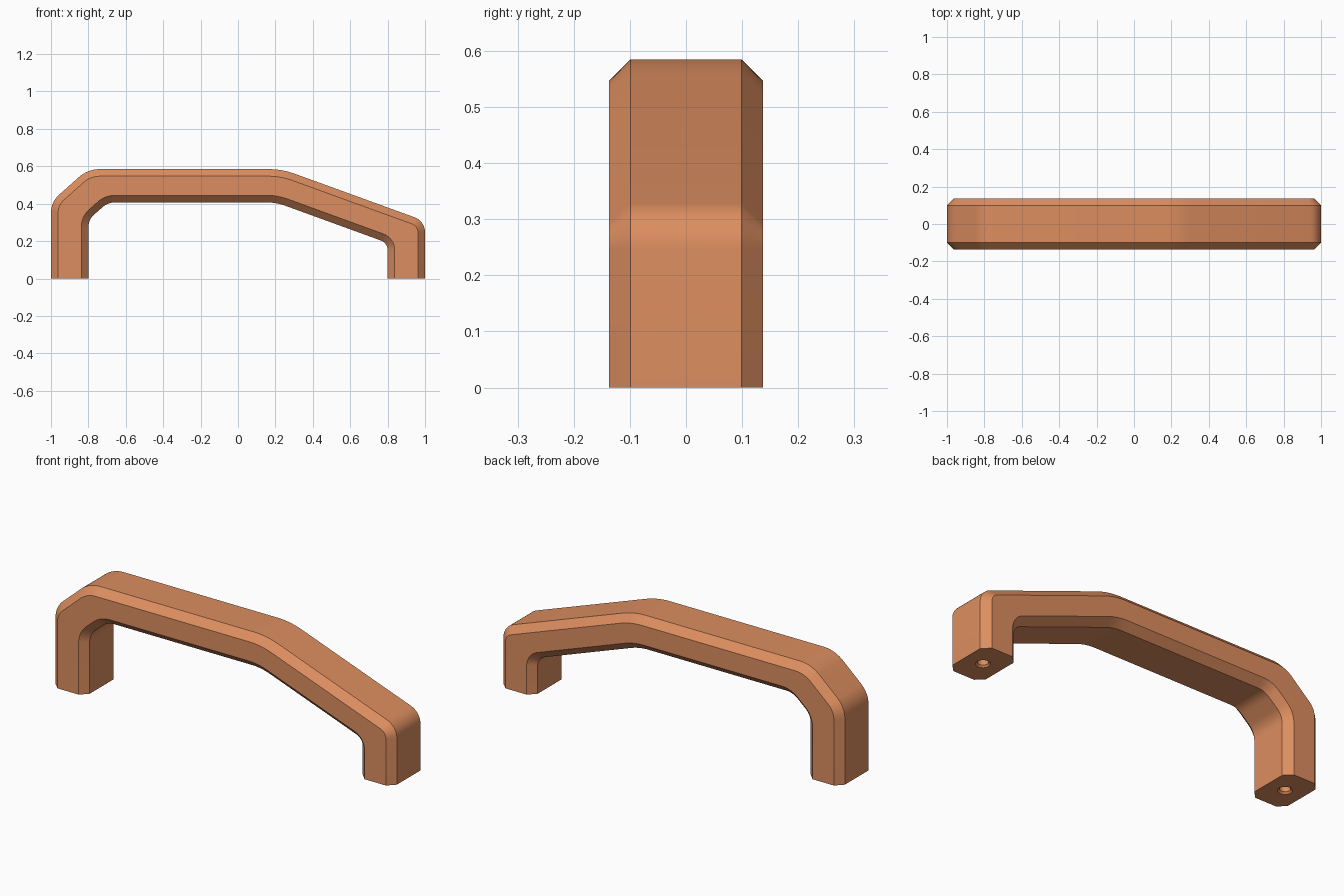
import bpy, bmesh, math
from mathutils import Vector

if "Cube" in bpy.data.objects:
    bpy.data.objects.remove(bpy.data.objects["Cube"])

HALF, CH = 0.137, 0.038      # half depth and chamfer size


def fillet_path(pts, radii, segs=10):
    """Round the inner corners of a polyline; return points with left normals."""
    v = [Vector(p) for p in pts]
    left = lambda d: Vector((-d.y, d.x))
    out = [(v[0], left((v[1] - v[0]).normalized()))]
    for a, b, c, r in zip(v, v[1:], v[2:], radii):
        d0, d1 = (b - a).normalized(), (c - b).normalized()
        turn = math.acos(max(-1, min(1, d0.dot(d1))))     # all corners turn right
        n0 = left(d0)
        centre = b - d0 * r * math.tan(turn / 2) - n0 * r
        for i in range(segs + 1):
            t = turn * i / segs
            n = n0 * math.cos(t) + d0 * math.sin(t)
            out.append((centre + n * r, n))
    out.append((v[-1], left((v[-1] - v[-2]).normalized())))
    return out


def mesh_object(name, bm):
    bmesh.ops.recalc_face_normals(bm, faces=bm.faces)
    me = bpy.data.meshes.new(name)
    bm.to_mesh(me)
    bm.free()
    ob = bpy.data.objects.new(name, me)
    bpy.context.collection.objects.link(ob)
    return ob


def loft(bm, rings):
    """Skin closed rings of points and cap both ends."""
    vs = [[bm.verts.new(p) for p in ring] for ring in rings]
    n = len(vs[0])
    for a, b in zip(vs, vs[1:]):
        for i in range(n):
            j = (i + 1) % n
            bm.faces.new((a[i], a[j], b[j], b[i]))
    bm.faces.new(vs[0])
    bm.faces.new(vs[-1])


# Handle: chamfered section between an outer and an inner rounded path
outer = fillet_path([(-1, 0), (-1, .409), (-.803, .585), (.235, .585), (1, .307), (1, 0)],
                    [.13, .17, .42, .085])
inner = fillet_path([(-.8, 0), (-.8, .315), (-.695, .407), (.204, .407), (.8, .19), (.8, 0)],
                    [.09, .10, .30, .055])
rings = []
for (po, no), (pi, ni) in zip(outer, inner):
    side = [(po, HALF - CH), (po - no * CH, HALF), (pi + ni * CH, HALF), (pi, HALF - CH)]
    rings.append([(p.x, y, p.y) for p, y in side] +
                 [(p.x, -y, p.y) for p, y in reversed(side)])
bm = bmesh.new()
loft(bm, rings)
handle = mesh_object("pull_handle", bm)

# Screw holes in the feet, with a countersunk mouth
bm = bmesh.new()
for x in (-.9, .9):
    loft(bm, [[(x + r * math.cos(math.tau * k / 32), r * math.sin(math.tau * k / 32), z)
               for k in range(32)]
              for r, z in ((.045, -.01), (.035, 0), (.026, .009), (.026, .15))])
cutter = mesh_object("screw_hole_cutter", bm)
cutter.hide_render = True

bpy.context.view_layer.objects.active = handle
handle.select_set(True)
mod = handle.modifiers.new("screw_holes", 'BOOLEAN')
mod.operation = 'DIFFERENCE'
mod.solver = 'EXACT'
mod.object = cutter
bpy.ops.object.modifier_apply(modifier=mod.name)
bpy.data.objects.remove(cutter)

# Copper-coloured finish
mat = bpy.data.materials.new("copper_finish")
mat.diffuse_color = (.72, .27, .115, 1)
mat.use_nodes = True
mat.node_tree.nodes["Principled BSDF"].inputs["Base Color"].default_value = mat.diffuse_color
handle.data.materials.clear()
handle.data.materials.append(mat)
bpy.ops.object.shade_smooth_by_angle(angle=math.radians(30))
